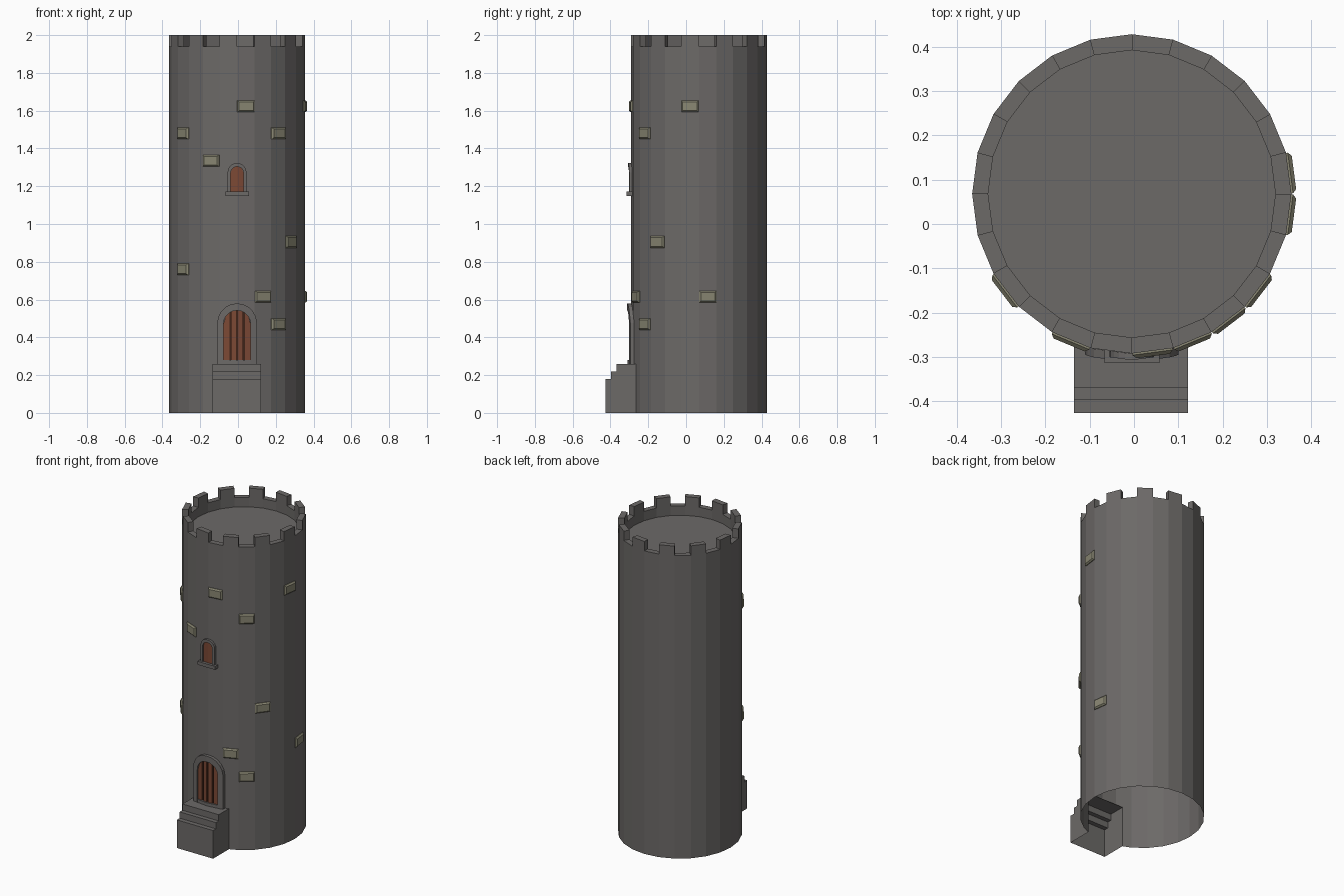
import bpy, bmesh
from math import sin, cos, pi, radians, sqrt, tan
from mathutils import Vector

if "Cube" in bpy.data.objects:
    bpy.data.objects.remove(bpy.data.objects["Cube"])

CX, CY, R, RI, N = -0.005, 0.068, 0.36, 0.324, 24
GAP_Z, FLOOR_Z, TOP_Z = 1.94, 1.88, 2.0


def material(name, rgb):
    m = bpy.data.materials.new(name)
    m.diffuse_color = (*rgb, 1)
    m.use_nodes = True
    m.node_tree.nodes["Principled BSDF"].inputs["Base Color"].default_value = m.diffuse_color
    return m


GREY = material("dark_masonry", (0.150, 0.142, 0.137))
WOOD = material("wood", (0.20, 0.065, 0.035))
DARK = material("dark_wood", (0.05, 0.018, 0.01))
STONE = material("pale_stone", (0.25, 0.24, 0.17))


def finish(bm, name, mat=GREY):
    mesh = bpy.data.meshes.new(name)
    bm.to_mesh(mesh)
    bm.free()
    ob = bpy.data.objects.new(name, mesh)
    bpy.context.collection.objects.link(ob)
    mesh.materials.append(mat)
    return ob


def face(bm, pts):
    return bm.faces.new([bm.verts.new(p) for p in pts])


def ring(i, r, z):
    a = 2 * pi * i / N
    return (CX + r * cos(a), CY + r * sin(a), z)


def wall_y(x):
    # y of the faceted wall's front at x
    d = abs(x - CX)
    w = R * sin(radians(15))
    return CY - R + min(d, w) * tan(radians(7.5)) + max(d - w, 0) * tan(radians(22.5))


def slab(name, polys, off, mat=GREY):
    """Relief panel of (x, z) polygons that follows the wall, raised by off."""
    bm = bmesh.new()
    for p in polys:
        face(bm, [(x, wall_y(x) - off, z) for x, z in p])
    bmesh.ops.remove_doubles(bm, verts=bm.verts, dist=1e-5)
    for e in [e for e in bm.edges if e.is_boundary]:
        a, b = e.verts
        back = [bm.verts.new((v.co.x, wall_y(v.co.x) - 0.0005, v.co.z)) for v in (b, a)]
        bm.faces.new([a, b] + back)
    bmesh.ops.remove_doubles(bm, verts=bm.verts, dist=1e-5)
    bmesh.ops.recalc_face_normals(bm, faces=bm.faces)
    return finish(bm, name, mat)


def arch(half, base, spring, n=10):
    arc = [(CX + half * cos(pi * k / n), spring + half * sin(pi * k / n)) for k in range(n + 1)]
    return [(CX + half, base)] + arc + [(CX - half, base)]


def arch_frame(name, outer, inner, off):
    slab(name, [[outer[k], outer[k + 1], inner[k + 1], inner[k]]
                for k in range(len(outer) - 1)], off)


def arch_strip(x0, x1, half, base, spring, n=3):
    # piece of an arched panel between two x offsets
    def top(d):
        return spring + sqrt(max(half * half - d * d, 0))
    polys = []
    for k in range(n):
        a, b = x0 + (x1 - x0) * k / n, x0 + (x1 - x0) * (k + 1) / n
        polys.append([(CX + a, base), (CX + b, base), (CX + b, top(b)), (CX + a, top(a))])
    return polys


# tower shell with battlements, open underneath
SX0, SX1, STEP_Z = -0.135, 0.122, 0.26
bm = bmesh.new()
for i in range(N):
    j = i + 1
    face(bm, [ring(i, R, 0), ring(j, R, 0), ring(j, R, GAP_Z), ring(i, R, GAP_Z)])
    face(bm, [ring(j, RI, FLOOR_Z), ring(i, RI, FLOOR_Z), ring(i, RI, GAP_Z), ring(j, RI, GAP_Z)])
    top = GAP_Z
    if i % 2:
        top = TOP_Z
        base = [ring(i, R, GAP_Z), ring(j, R, GAP_Z), ring(j, RI, GAP_Z), ring(i, RI, GAP_Z)]
        for k in range(4):
            a, b = base[k], base[(k + 1) % 4]
            face(bm, [a, b, (b[0], b[1], top), (a[0], a[1], top)])
    face(bm, [ring(i, R, top), ring(j, R, top), ring(j, RI, top), ring(i, RI, top)])
face(bm, [ring(i, RI, FLOOR_Z) for i in range(N)])
bmesh.ops.remove_doubles(bm, verts=bm.verts, dist=1e-5)
# opening behind the steps
for co, no in (((SX0, 0, 0), (1, 0, 0)), ((SX1, 0, 0), (1, 0, 0)), ((0, 0, STEP_Z), (0, 0, 1))):
    fs = [f for f in bm.faces if f.calc_center_median().y < -0.2 and f.calc_center_median().z < 1.5]
    geom = set(fs)
    for f in fs:
        geom.update(f.verts)
        geom.update(f.edges)
    bmesh.ops.bisect_plane(bm, geom=list(geom), plane_co=co, plane_no=no)
hole = []
for f in bm.faces:
    c = f.calc_center_median()
    if c.y < -0.2 and c.z < STEP_Z and SX0 < c.x < SX1:
        hole.append(f)
bmesh.ops.delete(bm, geom=hole, context='FACES')
finish(bm, "tower")

# entrance steps, hollow like the tower
prof = [(-0.426, 0), (-0.426, 0.18), (-0.397, 0.18), (-0.397, 0.22),
        (-0.369, 0.22), (-0.369, STEP_Z), (-0.264, STEP_Z), (-0.264, 0)]
bm = bmesh.new()
face(bm, [(SX1, y, z) for y, z in reversed(prof)])
face(bm, [(SX0, y, z) for y, z in prof])
for (y0, z0), (y1, z1) in zip(prof[:-2], prof[1:-1]):
    face(bm, [(SX0, y0, z0), (SX1, y0, z0), (SX1, y1, z1), (SX0, y1, z1)])
bmesh.ops.remove_doubles(bm, verts=bm.verts, dist=1e-5)
finish(bm, "entrance_steps")

# door: frame, threshold, dark backing and four planks
arch_frame("door_frame", arch(0.105, 0.26, 0.475), arch(0.072, 0.26, 0.47), 0.02)
slab("door_threshold", arch_strip(-0.072, 0.072, 9, 0.26, 0.28 - 9, 2), 0.018)
slab("door_backing", arch_strip(-0.072, 0.072, 0.072, 0.28, 0.47, 12), 0.003, DARK)
for k in range(4):
    d = -0.072 + 0.036 * k
    slab("door_plank", arch_strip(d + (0.005 if k else 0), d + (0.031 if k < 3 else 0.036),
                                  0.072, 0.28, 0.47), 0.011, WOOD)

# window: frame, pane and sill
arch_frame("window_frame", arch(0.05, 1.16, 1.273), arch(0.034, 1.16, 1.27), 0.015)
slab("window_pane", arch_strip(-0.034, 0.034, 0.034, 1.165, 1.27, 12), 0.006, WOOD)
bm = bmesh.new()
bmesh.ops.create_cube(bm, size=1)
for v in bm.verts:
    v.co = Vector((CX + v.co.x * 0.124, -0.297 + v.co.y * 0.034, 1.16 + v.co.z * 0.022))
finish(bm, "window_sill")

# raised wall stones: (facet, height)
for facet, z in ((18, 1.623), (14, 1.48), (20, 1.48), (16, 1.335), (23, 1.623),
                 (21, 0.905), (14, 0.76), (19, 0.615), (0, 0.615), (20, 0.47)):
    a = 2 * pi * (facet + 0.5) / N
    out, side = Vector((cos(a), sin(a), 0)), Vector((-sin(a), cos(a), 0))
    mid = Vector((CX, CY, z)) + out * R * cos(pi / N)

    def rect(w, h, d):
        return [mid + side * w * sx + Vector((0, 0, h * sz)) + out * d
                for sx, sz in ((-1, -1), (1, -1), (1, 1), (-1, 1))]
    bm = bmesh.new()
    rings = [rect(0.046, 0.031, -0.001), rect(0.046, 0.031, 0.004), rect(0.038, 0.023, 0.012)]
    for lo, hi in zip(rings, rings[1:]):
        for k in range(4):
            m = (k + 1) % 4
            face(bm, [lo[k], lo[m], hi[m], hi[k]])
    face(bm, rings[-1])
    bmesh.ops.remove_doubles(bm, verts=bm.verts, dist=1e-5)
    finish(bm, "wall_stone", STONE)
